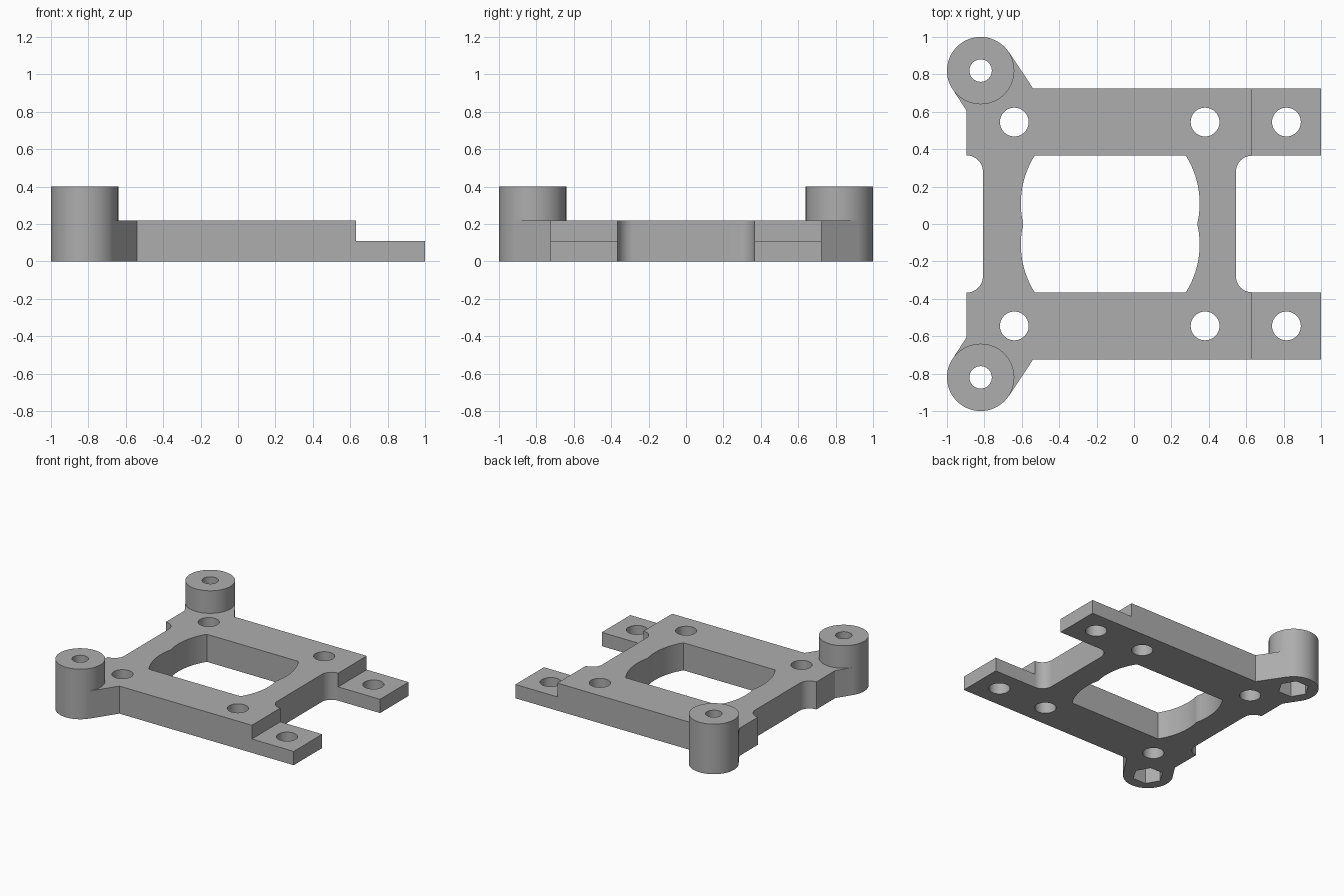
import bpy, bmesh
from math import sin, cos, pi, radians, asin

cube = bpy.data.objects.get("Cube")
if cube:
    bpy.data.objects.remove(cube, do_unlink=True)

THICK, STEP, BOSS_TOP = 0.22, 0.11, 0.40
BOSS_X, BOSS_Y, BOSS_R = -0.82, 0.82, 0.18

grey = bpy.data.materials.new("plain grey")
grey.use_nodes = True
COLOUR = (0.42, 0.42, 0.42, 1)
grey.diffuse_color = COLOUR
grey.node_tree.nodes["Principled BSDF"].inputs["Base Color"].default_value = COLOUR


def arc(cx, cy, r, a0, a1, n):
    """Points on an arc, angles in radians."""
    steps = [a0 + (a1 - a0) * i / n for i in range(n + 1)]
    return [(cx + r * cos(a), cy + r * sin(a)) for a in steps]


def circle(cx, cy, r, n=48):
    return arc(cx, cy, r, 0, 2 * pi, n)[:-1]


def prism(name, points, z0, z1):
    """Extrude a flat outline between two heights."""
    bm = bmesh.new()
    face = bm.faces.new([bm.verts.new((x, y, z0)) for x, y in points])
    new = bmesh.ops.extrude_face_region(bm, geom=[face])["geom"]
    for v in new:
        if isinstance(v, bmesh.types.BMVert):
            v.co.z = z1
    bmesh.ops.recalc_face_normals(bm, faces=bm.faces)
    mesh = bpy.data.meshes.new(name)
    bm.to_mesh(mesh)
    bm.free()
    mesh.materials.append(grey)
    obj = bpy.data.objects.new(name, mesh)
    bpy.context.collection.objects.link(obj)
    return obj


def combine(target, tool, operation):
    """Apply a boolean and discard the tool."""
    tool.hide_render = True
    mod = target.modifiers.new("boolean", 'BOOLEAN')
    mod.operation, mod.solver, mod.object = operation, 'EXACT', tool
    bpy.context.view_layer.objects.active = target
    bpy.ops.object.modifier_apply(modifier=mod.name)
    bpy.data.objects.remove(tool, do_unlink=True)


def mirrored(half):
    """Close a half outline by mirroring it across y = 0."""
    return half + [(x, -y) for x, y in reversed(half)]


# Plate with filleted sides, forked tabs and angled boss arms
half = arc(0.63, 0.28, 0.085, pi, pi / 2, 12)
half += [(1, 0.365), (1, 0.725), (-0.54, 0.725), (-0.668, 0.918),
         (BOSS_X, BOSS_Y), (-0.968, 0.718), (-0.895, 0.605)]
half += arc(-0.895, 0.28, 0.087, pi / 2, 0, 12)
bracket = prism("mounting_bracket", mirrored(half), 0, THICK)

# Central window with double bowed sides
R, CX, CY, EDGE = 0.478, -0.127, 0.11, 0.365
low, high = asin(-CY / R), asin((EDGE - CY) / R)
right = arc(CX, CY, R, low, high, 16)
left = arc(CX, CY, R, pi - high, pi - low, 16)
window = right + left + [(x, -y) for x, y in reversed(left[:-1])]
window += [(x, -y) for x, y in reversed(right[1:])]
combine(bracket, prism("window_cutter", window, -0.1, 0.5), 'DIFFERENCE')

# Lowered tab ends
tab = [(0.63, -1), (1.1, -1), (1.1, 1), (0.63, 1)]
combine(bracket, prism("tab_cutter", tab, STEP, 0.5), 'DIFFERENCE')

for side in (1, -1):
    y = side * BOSS_Y
    # Raised boss with a bore and a hexagonal nut pocket underneath
    combine(bracket, prism("boss", circle(BOSS_X, y, BOSS_R, 64), 0, BOSS_TOP), 'UNION')
    combine(bracket, prism("bore", circle(BOSS_X, y, 0.06, 32), -0.1, 0.5), 'DIFFERENCE')
    combine(bracket, prism("nut_pocket", circle(BOSS_X, y, 0.113, 6), -0.1, 0.17), 'DIFFERENCE')
    # Screw holes
    for x in (-0.64, 0.38, 0.815):
        hole = prism("screw_hole", circle(x, side * 0.545, 0.077, 40), -0.1, 0.5)
        combine(bracket, hole, 'DIFFERENCE')

# Smooth the round walls and keep the edges crisp
bpy.ops.object.select_all(action='DESELECT')
bracket.select_set(True)
bpy.context.view_layer.objects.active = bracket
bpy.ops.object.shade_smooth_by_angle(angle=radians(25))
